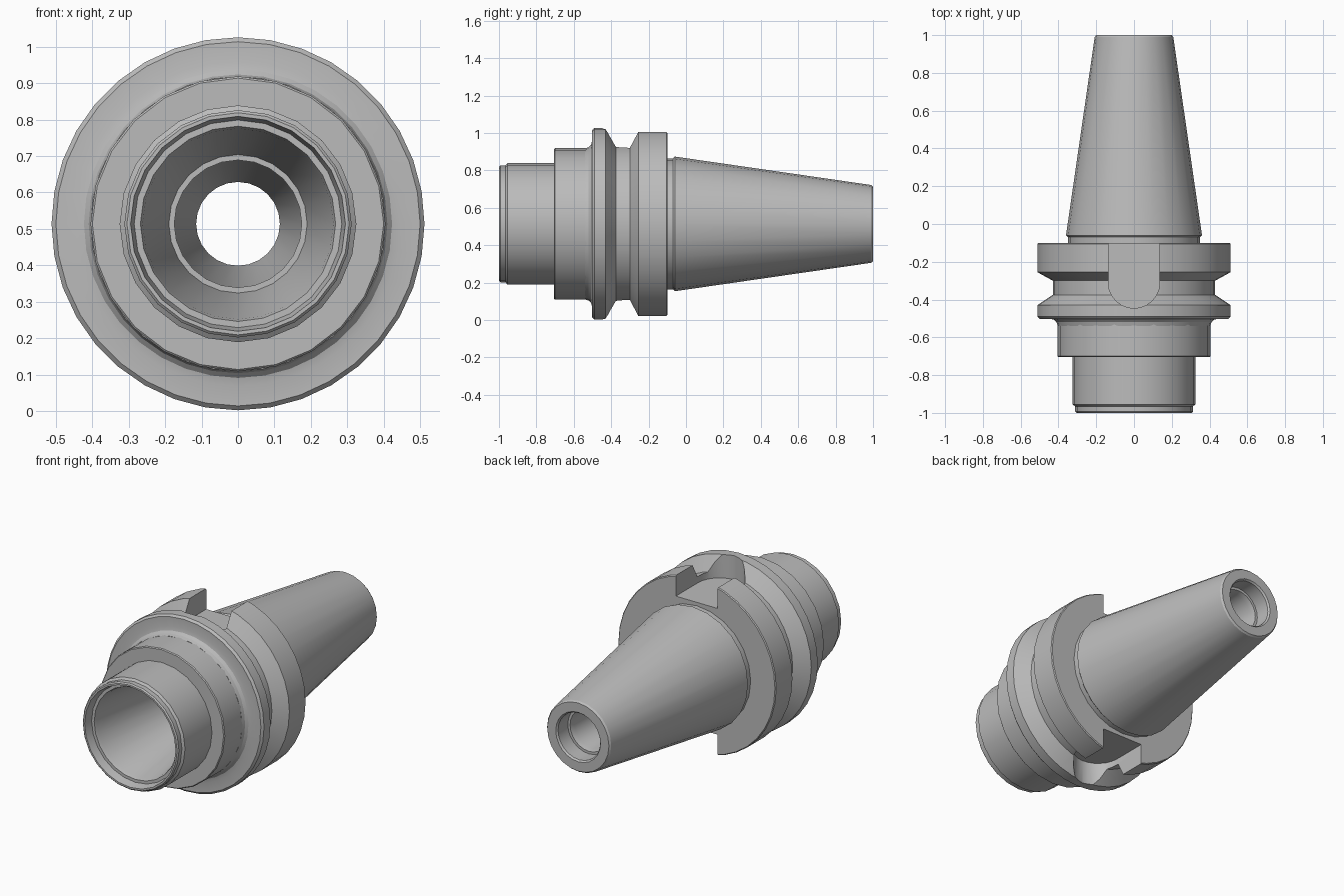
import bpy, bmesh, math

cube = bpy.data.objects.get("Cube")
if cube:
    bpy.data.objects.remove(cube, do_unlink=True)

AXIS_Z = 0.514

steel = bpy.data.materials.new("steel grey")
steel.use_nodes = True
GREY = (0.5, 0.5, 0.5, 1)
steel.diffuse_color = GREY
steel.node_tree.nodes["Principled BSDF"].inputs["Base Color"].default_value = GREY


def add_object(name, bm):
    bmesh.ops.recalc_face_normals(bm, faces=bm.faces)
    mesh = bpy.data.meshes.new(name)
    bm.to_mesh(mesh)
    bm.free()
    obj = bpy.data.objects.new(name, mesh)
    bpy.context.collection.objects.link(obj)
    mesh.materials.append(steel)
    return obj


def lathe(name, profile, sides):
    """Turn a closed (y, radius) profile around the long axis."""
    bm = bmesh.new()
    rings = []
    for i in range(sides):
        a = math.tau * i / sides
        rings.append([bm.verts.new((r * math.sin(a), y, AXIS_Z + r * math.cos(a)))
                      for y, r in profile])
    n = len(profile)
    for i, ring in enumerate(rings):
        nxt = rings[(i + 1) % sides]
        for j in range(n):
            k = (j + 1) % n
            bm.faces.new((ring[j], ring[k], nxt[k], nxt[j]))
    return add_object(name, bm)


def smooth(obj):
    bpy.ops.object.select_all(action='DESELECT')
    obj.select_set(True)
    bpy.context.view_layer.objects.active = obj
    bpy.ops.object.shade_smooth_by_angle(angle=math.radians(28))


# Body: nose, collar, hidden core, tapered shank, then the bore back to the nose
outside = [(-1, 0.305), (-0.993, 0.312), (-0.965, 0.312), (-0.955, 0.325),
           (-0.705, 0.325), (-0.705, 0.4), (-0.7, 0.405), (-0.51, 0.405),
           (-0.45, 0.35), (-0.07, 0.35), (-0.06, 0.36), (0.99, 0.208), (1, 0.2)]
bore = [(1, 0.145), (0.99, 0.137), (0.9, 0.137), (0.9, 0.122), (0.87, 0.115),
        (0.3, 0.115), (-0.1, 0.175), (-0.42, 0.175), (-0.42, 0.19),
        (-0.93, 0.262), (-0.95, 0.268), (-0.95, 0.285), (-1, 0.295)]
body = lathe("tapered_body", outside + bore, 24)
smooth(body)

# Flange with a filleted front shoulder and a V-shaped gripper groove
flange = lathe("grooved_flange", [
    (-0.54, 0.34), (-0.54, 0.404), (-0.52, 0.41), (-0.507, 0.423), (-0.502, 0.445),
    (-0.502, 0.5), (-0.49, 0.512), (-0.43, 0.512), (-0.375, 0.43), (-0.3, 0.43),
    (-0.255, 0.512), (-0.105, 0.512), (-0.1, 0.507), (-0.1, 0.34)], 36)


# Round-ended drive slots, above and below
def slot_cutter(name, sign):
    width, floor, height = 0.136, 0.37, 0.3
    bm = bmesh.new()
    steps = 12
    outline = [(width, 0.0), (-width, 0.0)]
    for i in range(steps + 1):
        a = math.pi + math.pi * i / steps
        outline.append((width * math.cos(a), -0.31 + width * math.sin(a)))
    base = bm.faces.new([bm.verts.new((x, y, AXIS_Z + sign * floor)) for x, y in outline])
    top = bmesh.ops.extrude_face_region(bm, geom=[base])["geom"]
    verts = [g for g in top if isinstance(g, bmesh.types.BMVert)]
    bmesh.ops.translate(bm, verts=verts, vec=(0, 0, sign * height))
    cutter = add_object(name, bm)
    cutter.hide_render = True
    return cutter


cutters = []
for side, sign in (("top", 1), ("bottom", -1)):
    cutter = slot_cutter(side + "_slot_cutter", sign)
    cut = flange.modifiers.new(side + "_slot", 'BOOLEAN')
    cut.operation = 'DIFFERENCE'
    cut.solver = 'EXACT'
    cut.object = cutter
    cutters.append(cutter)

# Bake the slots into the flange so their edges can be kept sharp
depsgraph = bpy.context.evaluated_depsgraph_get()
slotted = bpy.data.meshes.new_from_object(flange.evaluated_get(depsgraph))
flange.modifiers.clear()
flange.data = slotted
for cutter in cutters:
    bpy.data.objects.remove(cutter, do_unlink=True)
smooth(flange)
